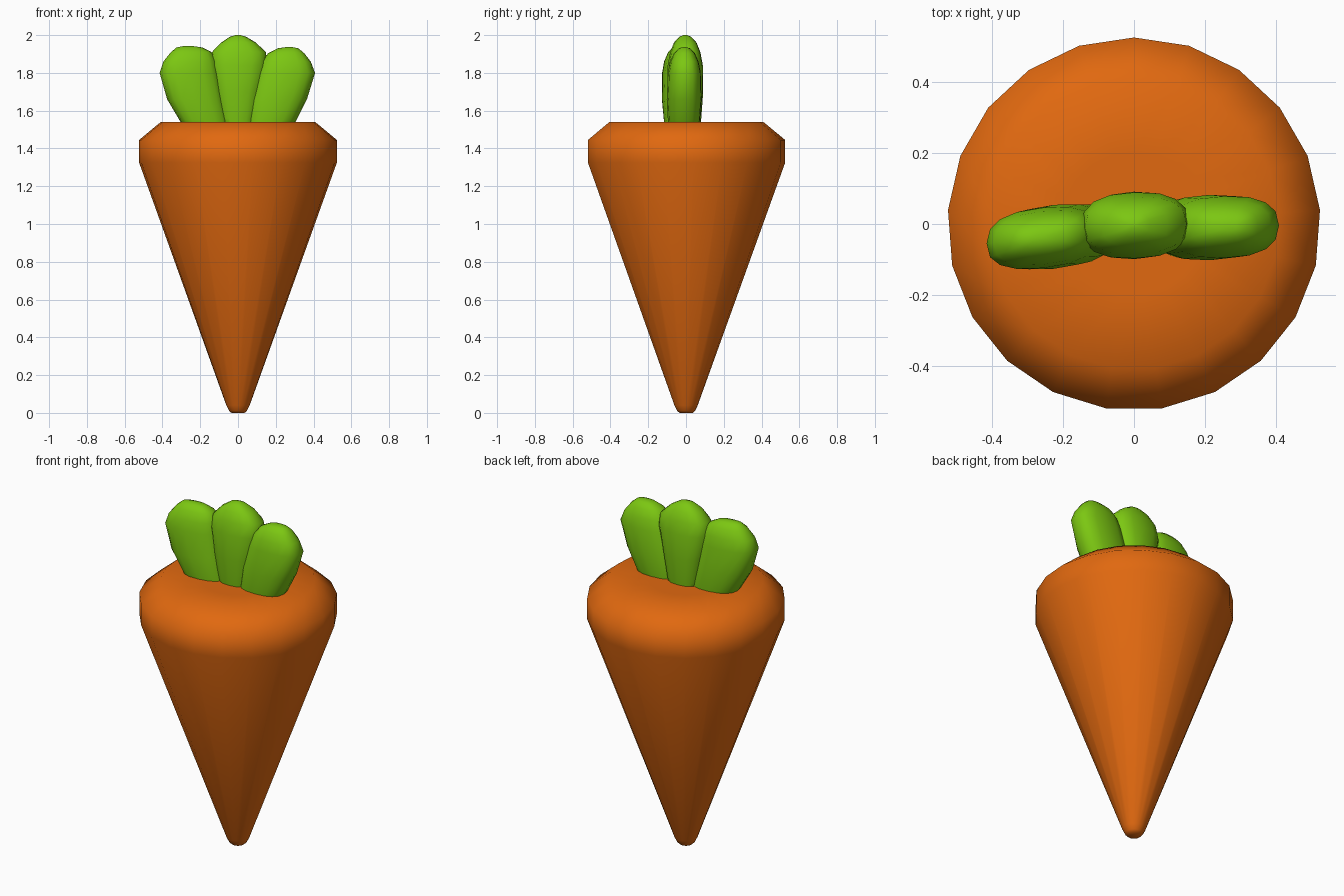
import bpy, bmesh, math

if "Cube" in bpy.data.objects:
    bpy.data.objects.remove(bpy.data.objects["Cube"])

def material(name, rgb):
    m = bpy.data.materials.new(name)
    m.diffuse_color = (*rgb, 1)
    m.use_nodes = True
    m.node_tree.nodes["Principled BSDF"].inputs["Base Color"].default_value = m.diffuse_color
    return m

ORANGE = material("carrot orange", (0.75, 0.14, 0.005))
GREEN = material("leaf green", (0.20, 0.57, 0.006))

def loft(name, rings, mat, angle):
    """Skin a stack of equal-sized point rings and cap both ends."""
    bm = bmesh.new()
    loops = [[bm.verts.new(p) for p in ring] for ring in rings]
    n = len(loops[0])
    for a, b in zip(loops, loops[1:]):
        for i in range(n):
            j = (i + 1) % n
            bm.faces.new((a[i], a[j], b[j], b[i]))
    bm.faces.new(loops[0][::-1])
    bm.faces.new(loops[-1])
    bmesh.ops.recalc_face_normals(bm, faces=bm.faces[:])
    me = bpy.data.meshes.new(name)
    bm.to_mesh(me)
    bm.free()
    me.materials.append(mat)
    ob = bpy.data.objects.new(name, me)
    bpy.context.collection.objects.link(ob)
    bpy.context.view_layer.objects.active = ob
    ob.select_set(True)
    bpy.ops.object.shade_smooth_by_angle(angle=math.radians(angle))
    ob.select_set(False)
    return ob

# Root: 21-sided tapered body with chamfered shoulder and blunt tip
SIDES = 21
profile = [(0.035, 0.0), (0.048, 0.012), (0.062, 0.04), (0.525, 1.325),
           (0.525, 1.445), (0.41, 1.54), (0.2, 1.54)]
rings = []
for r, z in profile:
    angs = [math.pi / 2 + i * math.tau / SIDES for i in range(SIDES)]
    rings.append([(r * math.cos(a), r * math.sin(a), z) for a in angs])
loft("carrot_root", rings, ORANGE, 60)

def spow(v, e):
    return math.copysign(abs(v) ** e, v)

def leaf(name, sections, y, yaw):
    """sections: (z, left x, right x, half thickness); yaw skews y along x."""
    mid = (sections[2][1] + sections[2][2]) / 2
    rings = []
    for z, x0, x1, t in sections:
        ring = []
        for i in range(16):
            a = i * math.tau / 16
            x = (x0 + x1) / 2 + (x1 - x0) / 2 * spow(math.cos(a), 0.8)
            ring.append((x, y + yaw * (x - mid) + t * spow(math.sin(a), 0.8), z))
        rings.append(ring)
    loft(name, rings, GREEN, 80)

# Leaves: three flattened, rounded lobes rooted in the top
leaf("middle_leaf", [(1.47, -0.08, 0.08, 0.075), (1.56, -0.10, 0.10, 0.085),
                     (1.70, -0.125, 0.125, 0.095), (1.84, -0.15, 0.155, 0.093),
                     (1.91, -0.138, 0.148, 0.08), (1.96, -0.09, 0.095, 0.06),
                     (1.99, -0.045, 0.045, 0.033), (2.0, -0.015, 0.015, 0.01)],
     -0.004, 0.03)
leaf("left_leaf", [(1.47, -0.26, -0.05, 0.075), (1.55, -0.31, -0.05, 0.085),
                   (1.66, -0.375, -0.075, 0.09), (1.80, -0.415, -0.10, 0.085),
                   (1.86, -0.395, -0.115, 0.075), (1.91, -0.355, -0.14, 0.055),
                   (1.935, -0.325, -0.19, 0.03), (1.942, -0.29, -0.24, 0.01)],
     -0.036, 0.1)
leaf("right_leaf", [(1.47, 0.05, 0.26, 0.075), (1.55, 0.045, 0.31, 0.085),
                    (1.66, 0.06, 0.365, 0.092), (1.80, 0.10, 0.408, 0.087),
                    (1.86, 0.125, 0.385, 0.075), (1.905, 0.16, 0.35, 0.055),
                    (1.93, 0.21, 0.32, 0.03), (1.936, 0.25, 0.29, 0.01)],
     -0.01, 0.03)
